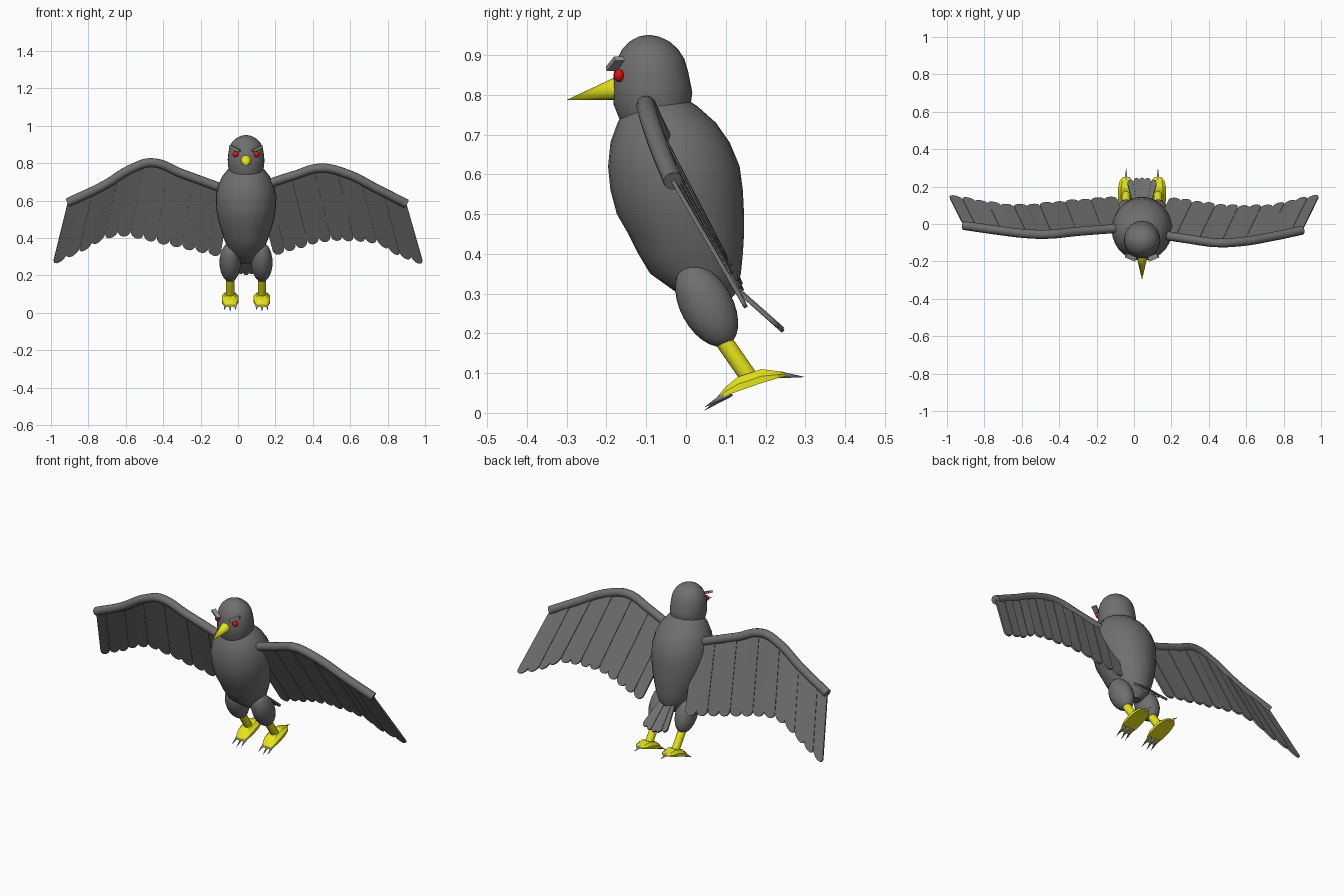
import bpy, bmesh, math
from mathutils import Vector

if "Cube" in bpy.data.objects:
    bpy.data.objects.remove(bpy.data.objects["Cube"])

CX = 0.043  # centre line of the body


def material(name, r, g, b):
    m = bpy.data.materials.new(name)
    m.use_nodes = True
    m.diffuse_color = (r, g, b, 1)
    m.node_tree.nodes["Principled BSDF"].inputs["Base Color"].default_value = (r, g, b, 1)
    return m


PLUMAGE = material("plumage grey", 0.16, 0.16, 0.16)
YELLOW = material("beak yellow", 0.8, 0.78, 0.01)
RED = material("eye red", 0.8, 0.005, 0.005)
PALE = material("claw grey", 0.3, 0.3, 0.3)


def finish(ob, name, mat, angle=40):
    ob.name = ob.data.name = name
    ob.data.materials.clear()
    ob.data.materials.append(mat)
    bpy.ops.object.select_all(action="DESELECT")
    ob.select_set(True)
    bpy.context.view_layer.objects.active = ob
    if angle:
        bpy.ops.object.shade_smooth_by_angle(angle=math.radians(angle))
    return ob


def from_bmesh(bm, name, mat, angle=40):
    bmesh.ops.recalc_face_normals(bm, faces=bm.faces)
    mesh = bpy.data.meshes.new(name)
    bm.to_mesh(mesh)
    bm.free()
    ob = bpy.data.objects.new(name, mesh)
    bpy.context.collection.objects.link(ob)
    return finish(ob, name, mat, angle)


def loft(name, rings, mat, angle=40):
    """Skin a list of equal rings and close both ends."""
    bm = bmesh.new()
    rows = [[bm.verts.new(p) for p in ring] for ring in rings]
    n = len(rows[0])
    for a, b in zip(rows, rows[1:]):
        for i in range(n):
            bm.faces.new((a[i], a[(i + 1) % n], b[(i + 1) % n], b[i]))
    bm.faces.new(rows[0])
    bm.faces.new(rows[-1])
    return from_bmesh(bm, name, mat, angle)


def oval(z, front, back, rx, tilt=0, n=28):
    yc, ry = (front + back) / 2, (back - front) / 2
    turns = [math.tau * i / n for i in range(n)]
    return [(CX + rx * math.cos(t), yc + ry * math.sin(t), z + tilt * ry * math.sin(t))
            for t in turns]


def ball(name, loc, size, mat, tilt=0):
    bpy.ops.mesh.primitive_uv_sphere_add(segments=24, ring_count=14, location=loc,
                                         rotation=(tilt, 0, 0))
    bpy.context.object.scale = size
    return finish(bpy.context.object, name, mat)


def rod(name, a, b, r1, r2, mat, sides=16):
    a, b = Vector(a), Vector(b)
    bpy.ops.mesh.primitive_cone_add(vertices=sides, radius1=r1, radius2=r2,
                                    depth=(b - a).length, location=(a + b) / 2)
    bpy.context.object.rotation_euler = (b - a).to_track_quat("Z", "Y").to_euler()
    return finish(bpy.context.object, name, mat)


def along(points, f):
    """Point on a polyline at a fraction of its x span."""
    x = points[0][0] + (points[-1][0] - points[0][0]) * f
    for a, b in zip(points, points[1:]):
        k = (x - a[0]) / (b[0] - a[0])
        if k <= 1.0001:
            return Vector(a).lerp(Vector(b), k)
    return Vector(points[-1])


def feathers(name, top, low, count, depth, thick=0.01):
    """Row of round-ended feathers between two polylines."""
    bm = bmesh.new()
    for i in range(count):
        f, g = i / count, (i + 1) / count
        t0, t1, l0, l1 = along(top, f), along(top, g), along(low, f), along(low, g)
        mid, half = (l0 + l1) / 2, (l1 - l0) / 2
        down = (mid - (t0 + t1) / 2).normalized()
        arc = [mid - half * math.cos(math.pi * k / 8) + down * depth * math.sin(math.pi * k / 8)
               for k in range(9)]
        normal = half.cross(down).normalized()
        if normal.y < 0:
            normal = -normal
        lift = normal * (0.003 * (i % 2) - thick / 2)
        face = bm.faces.new([bm.verts.new(p + lift) for p in [t0] + arc + [t1]])
        ext = bmesh.ops.extrude_face_region(bm, geom=[face], use_keep_orig=True)
        verts = [v for v in ext["geom"] if isinstance(v, bmesh.types.BMVert)]
        bmesh.ops.translate(bm, verts=verts, vec=normal * thick)
    return from_bmesh(bm, name, PLUMAGE, 0)


def wing_bone(name, points):
    curve = bpy.data.curves.new(name, "CURVE")
    curve.dimensions = "3D"
    curve.bevel_depth = 0.024
    curve.bevel_resolution = 4
    curve.use_fill_caps = True
    spline = curve.splines.new("BEZIER")
    spline.bezier_points.add(len(points) - 1)
    for bp, p in zip(spline.bezier_points, points):
        bp.co = p
        bp.handle_left_type = bp.handle_right_type = "AUTO"
    ob = bpy.data.objects.new(name, curve)
    bpy.context.collection.objects.link(ob)
    bpy.ops.object.select_all(action="DESELECT")
    ob.select_set(True)
    bpy.context.view_layer.objects.active = ob
    bpy.ops.object.convert(target="MESH")
    finish(bpy.context.object, name, PLUMAGE, 50)


# Body and head: height, front, back, half width
body = [(0.265, 0.03, 0.09, 0.03), (0.30, -0.02, 0.125, 0.07), (0.35, -0.09, 0.138, 0.1),
        (0.40, -0.12, 0.143, 0.12), (0.45, -0.145, 0.146, 0.136), (0.5, -0.174, 0.146, 0.15),
        (0.56, -0.19, 0.143, 0.16), (0.62, -0.196, 0.135, 0.162), (0.68, -0.19, 0.11, 0.15),
        (0.73, -0.172, 0.075, 0.127), (0.77, -0.15, 0.03, 0.095), (0.79, -0.12, 0, 0.06)]
loft("body", [oval(*r) for r in body], PLUMAGE)
head = [(0.755, -0.165, 0.012, 0.09, 0.25), (0.79, -0.182, 0.016, 0.097, 0.15),
        (0.82, -0.185, 0.013, 0.098), (0.86, -0.181, 0.005, 0.094), (0.89, -0.173, -0.004, 0.087),
        (0.915, -0.16, -0.02, 0.073), (0.935, -0.14, -0.043, 0.051),
        (0.946, -0.12, -0.067, 0.028), (0.95, -0.1, -0.087, 0.008)]
loft("head", [oval(*r) for r in head], PLUMAGE)
rod("beak", (CX, -0.165, 0.817), (CX, -0.3, 0.787), 0.031, 0, YELLOW)

# Paired parts
for side, s in (("left", 1), ("right", -1)):
    ball(side + "_eye", (CX + s * 0.056, -0.168, 0.848), (0.016, 0.013, 0.016), RED)
    bpy.ops.mesh.primitive_cube_add(size=1, location=(CX + s * 0.06, -0.178, 0.878),
                                    rotation=(0, -s * 0.45, s * 0.4))
    bpy.context.object.scale = (0.06, 0.026, 0.012)
    finish(bpy.context.object, side + "_brow", PALE, 0)

    x = CX + s * 0.085
    ball(side + "_thigh", (x, 0.052, 0.27), (0.057, 0.066, 0.113), PLUMAGE, 0.5)
    rod(side + "_shank", (x, 0.085, 0.195), (x, 0.158, 0.09), 0.022, 0.022, YELLOW)

    # Foot stations: y, sole, top, half width
    stations = [(0.08, 0.032, 0.042, 0.026), (0.1, 0.043, 0.066, 0.037),
                (0.13, 0.054, 0.09, 0.044), (0.19, 0.075, 0.11, 0.044),
                (0.23, 0.087, 0.105, 0.035), (0.252, 0.092, 0.1, 0.018)]
    rings = []
    for y, lo, hi, w in stations:
        m = (lo + hi) / 2
        half = [(w, lo), (w, m), (w * 0.6, hi)]
        rings.append([(x + u, y, v) for u, v in half] +
                     [(x - u, y, v) for u, v in reversed(half)])
    loft(side + "_foot", rings, YELLOW, 25)

    for k, dx in enumerate((-0.028, 0, 0.028)):
        rod(f"{side}_claw_{k + 1}", (x + dx * 0.9, 0.112, 0.052),
            (x + dx * 1.1, 0.045, 0.005 + abs(dx) * 0.3), 0.011, 0, PALE, 10)
    rod(side + "_back_claw", (x, 0.235, 0.096), (x, 0.3, 0.09), 0.009, 0, PALE, 10)

# Wings, each a bone with a row of feathers
left_bone = [(0.1, -0.05, 0.67), (0.3, -0.082, 0.735), (0.44, -0.1, 0.774),
             (0.57, -0.095, 0.748), (0.75, -0.065, 0.66), (0.9, -0.033, 0.583)]
left_low = [(0.185, 0.125, 0.335), (0.46, 0.085, 0.415), (0.6, 0.08, 0.415),
            (0.74, 0.085, 0.4), (0.84, 0.11, 0.335), (0.985, 0.14, 0.285)]
right_bone = [(-0.04, -0.02, 0.65), (-0.3, -0.04, 0.745), (-0.46, -0.055, 0.803),
              (-0.56, -0.053, 0.775), (-0.72, -0.035, 0.68), (-0.91, -0.008, 0.59)]
right_low = [(-0.09, 0.13, 0.33), (-0.34, 0.11, 0.385), (-0.6, 0.085, 0.445),
             (-0.69, 0.09, 0.435), (-0.82, 0.11, 0.36), (-0.985, 0.14, 0.285)]
for side, bone, low in (("left", left_bone, left_low), ("right", right_bone, right_low)):
    wing_bone(side + "_wing_bone", bone)
    feathers(side + "_wing_feathers", bone, low, 13, 0.034)

# Tail fan
feathers("tail", [(CX - 0.05, 0.11, 0.325), (CX + 0.05, 0.11, 0.325)],
         [(CX - 0.078, 0.213, 0.235), (CX, 0.232, 0.216), (CX + 0.078, 0.213, 0.235)], 5, 0.022)
